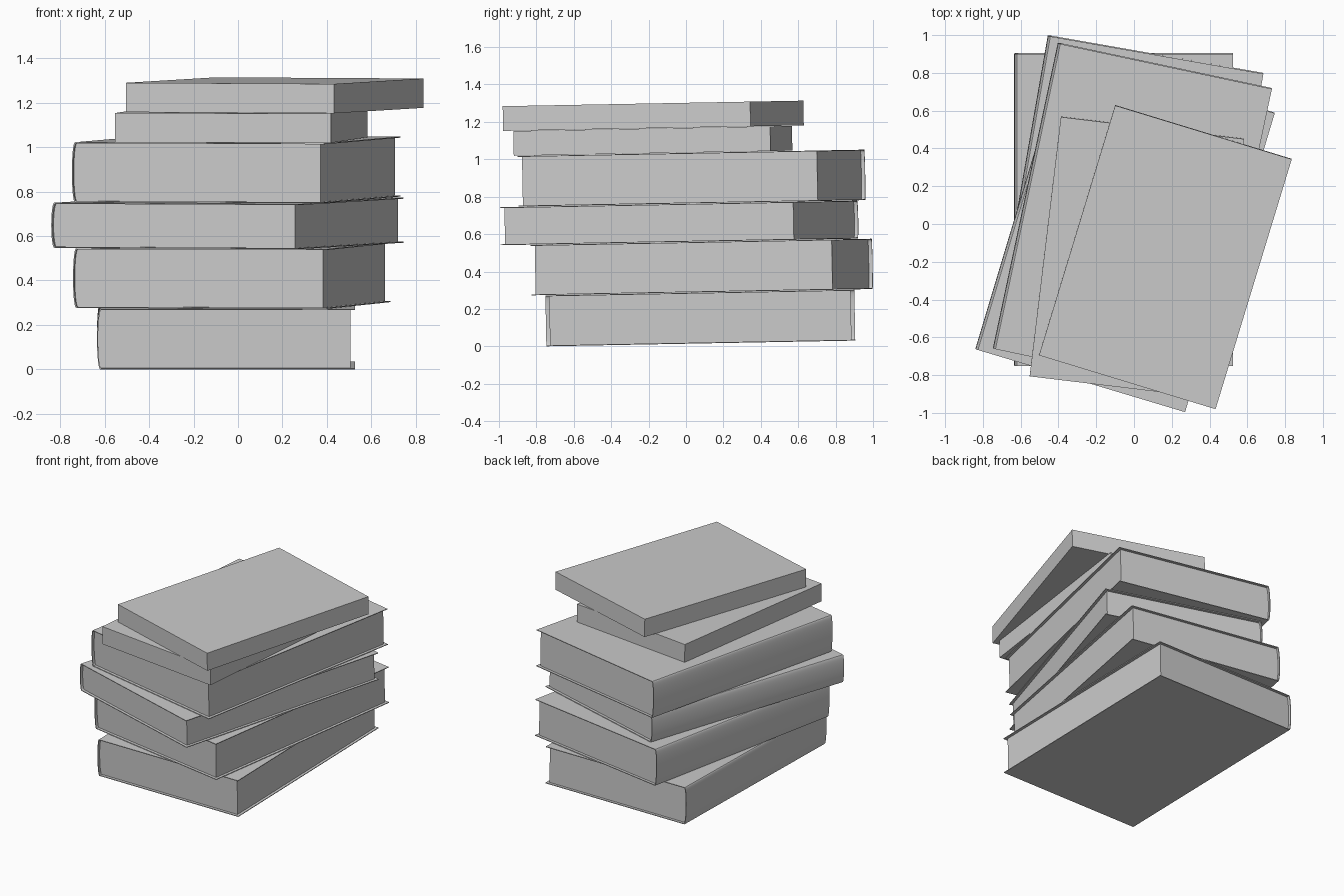
import bpy, bmesh, math
from mathutils import Matrix

cube = bpy.data.objects.get("Cube")
if cube:
    bpy.data.objects.remove(cube, do_unlink=True)

paper = bpy.data.materials.new("plain_grey")
paper.use_nodes = True
GREY = (0.6, 0.6, 0.6, 1)
paper.diffuse_color = GREY
paper.node_tree.nodes["Principled BSDF"].inputs["Base Color"].default_value = GREY

TILT = 0.0185      # the whole stack leans slightly upwards to the back
FRONT = 0.75
BOARD = 0.005      # cover thickness
OVERHANG = 0.02    # how far covers stand out past the pages
BULGE = 0.014      # roundness of the spine


def arc(x, z0, z1, bulge, steps=16):
    """Shallow arc from z0 to z1, swelling towards -x."""
    return [(x - bulge * math.sin(math.pi * i / steps),
             (z0 + z1) / 2 - (z1 - z0) / 2 * math.cos(math.pi * i / steps))
            for i in range(steps + 1)]


def extrude(name, profile, y0, y1, matrix):
    """Extrude an x-z profile along y and place it in the stack."""
    bm = bmesh.new()
    face = bm.faces.new([bm.verts.new((x, y0, z)) for x, z in profile])
    ext = bmesh.ops.extrude_face_region(bm, geom=[face])["geom"]
    moved = [g for g in ext if isinstance(g, bmesh.types.BMVert)]
    bmesh.ops.translate(bm, verts=moved, vec=(0, y1 - y0, 0))
    bmesh.ops.recalc_face_normals(bm, faces=bm.faces)
    mesh = bpy.data.meshes.new(name)
    bm.to_mesh(mesh)
    bm.free()
    mesh.materials.append(paper)
    obj = bpy.data.objects.new(name, mesh)
    bpy.context.collection.objects.link(obj)
    obj.matrix_world = matrix
    bpy.ops.object.select_all(action="DESELECT")
    obj.select_set(True)
    bpy.context.view_layer.objects.active = obj
    bpy.ops.object.shade_smooth_by_angle(angle=math.radians(30))
    return obj


def place(x, y, z, turn):
    """Matrix for a book held by its back right corner."""
    return (Matrix.Translation((x, y, z + TILT * (y + FRONT)))
            @ Matrix.Rotation(TILT, 4, "X")
            @ Matrix.Rotation(math.radians(-turn), 4, "Z"))


def hardback(name, x, y, z, turn, height, width=1.145, length=1.652):
    m = place(x, y, z, turn)
    # Wrapped cover: two boards joined by a rounded spine
    outer = arc(-width, 0, height, BULGE)
    inner = arc(-width + BOARD, BOARD, height - BOARD, BULGE)
    cover = ([(0, 0)] + outer + [(0, height), (0, height - BOARD)]
             + inner[::-1] + [(0, BOARD)])
    extrude(name + "_cover", cover, -length, 0, m)
    # Page block, rounded where it meets the spine
    lo, hi = BOARD * 0.6, height - BOARD * 0.6
    pages = [(-OVERHANG, lo)] + arc(-width + BOARD * 0.6, lo, hi, BULGE) + [(-OVERHANG, hi)]
    extrude(name + "_pages", pages, -length + OVERHANG, -OVERHANG, m)


def paperback(name, x, y, z, turn, height=0.132, width=0.977, length=1.383):
    block = [(-width, 0), (0, 0), (0, height), (-width, height)]
    extrude(name, block, -length, 0, place(x, y, z, turn))


# Four hardbacks, bottom to top
hardback("bottom_book", 0.525, 0.905, 0, 0, 0.272)
hardback("second_book", 0.685, 0.80, 0.274, 9.95, 0.269)
hardback("third_book", 0.745, 0.59, 0.545, 16.7, 0.203)
hardback("fourth_book", 0.73, 0.72, 0.75, 12, 0.27)
# Two smaller plain books on top
paperback("fifth_book", 0.583, 0.452, 1.022, 6.87)
paperback("top_book", 0.835, 0.345, 1.156, 16.95)
